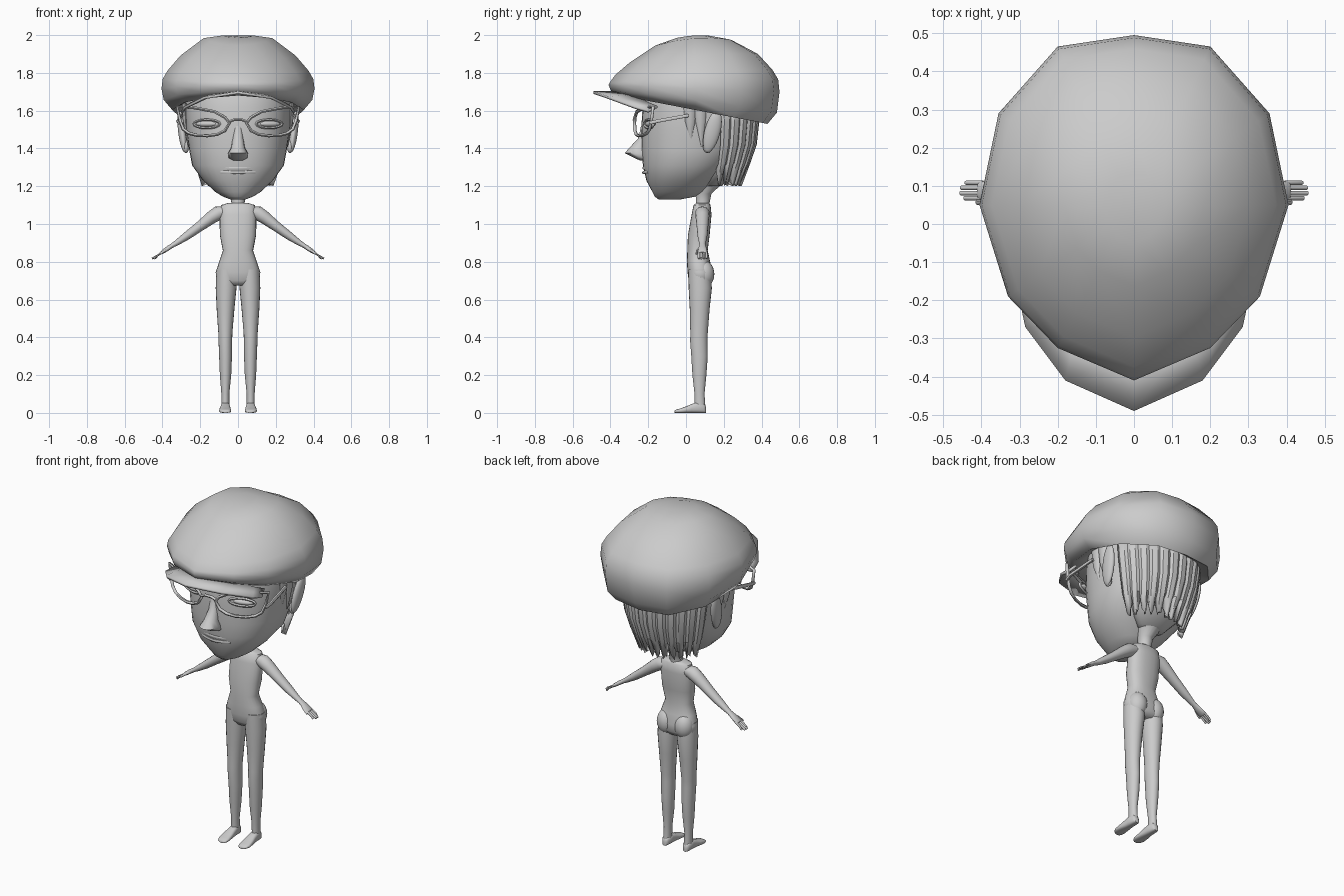
import bpy, bmesh, math
from mathutils import Vector

if "Cube" in bpy.data.objects:
    bpy.data.objects.remove(bpy.data.objects["Cube"])

GREY = bpy.data.materials.new("plain grey")
GREY.diffuse_color = (0.6, 0.6, 0.6, 1)
GREY.use_nodes = True
GREY.node_tree.nodes["Principled BSDF"].inputs["Base Color"].default_value = GREY.diffuse_color
X, Y, Z = Vector((1, 0, 0)), Vector((0, 1, 0)), Vector((0, 0, 1))


def finish(ob, angle=60):
    ob.data.materials.clear()
    ob.data.materials.append(GREY)
    bpy.ops.object.select_all(action='DESELECT')
    ob.select_set(True)
    bpy.context.view_layer.objects.active = ob
    bpy.ops.object.shade_smooth_by_angle(angle=math.radians(angle))
    return ob


def skin(name, rings, cyclic=True, caps=True, angle=60, thick=0):
    """Join point rings of equal length into a surface."""
    bm = bmesh.new()
    vs = [[bm.verts.new(p) for p in r] for r in rings]
    n = len(rings[0])
    for a, b in zip(vs, vs[1:]):
        for i in range(n if cyclic else n - 1):
            j = (i + 1) % n
            bm.faces.new((a[i], a[j], b[j], b[i]))
    if caps:
        bm.faces.new(vs[0])
        bm.faces.new(vs[-1])
    bmesh.ops.recalc_face_normals(bm, faces=bm.faces)
    me = bpy.data.meshes.new(name)
    bm.to_mesh(me)
    bm.free()
    ob = bpy.data.objects.new(name, me)
    bpy.context.collection.objects.link(ob)
    if thick:
        m = ob.modifiers.new("thickness", 'SOLIDIFY')
        m.thickness, m.offset = thick, -1
    return finish(ob, angle)


def loft(name, secs, u=X, v=Y, n=20, power=2.0):
    """Sections are (centre, half size along u, half size along v)."""
    def ring(c, a, b):
        out = []
        for i in range(n):
            t = 2 * math.pi * i / n
            cu, sv = math.cos(t), math.sin(t)
            out.append(Vector(c) + u * a * math.copysign(abs(cu) ** (2 / power), cu)
                       + v * b * math.copysign(abs(sv) ** (2 / power), sv))
        return out
    return skin(name, [ring(*s) for s in secs])


def stack(name, rows, x=0, n=24, power=2.0):
    """Rows are (z, half width, front y, back y)."""
    return loft(name, [((x, (f + b) / 2, z), w, (b - f) / 2) for z, w, f, b in rows], n=n, power=power)


def tube(name, pts, r, cyclic=False):
    cu = bpy.data.curves.new(name, 'CURVE')
    cu.dimensions, cu.bevel_depth, cu.bevel_resolution, cu.use_fill_caps = '3D', r, 1, True
    sp = cu.splines.new('POLY')
    sp.points.add(len(pts) - 1)
    for p, q in zip(sp.points, pts):
        p.co = (*q, 1)
    sp.use_cyclic_u = cyclic
    ob = bpy.data.objects.new(name, cu)
    bpy.context.collection.objects.link(ob)
    bpy.ops.object.select_all(action='DESELECT')
    ob.select_set(True)
    bpy.context.view_layer.objects.active = ob
    bpy.ops.object.convert(target='MESH')
    return finish(bpy.context.object)


def ball(name, loc, size, rot=(0, 0, 0)):
    bpy.ops.mesh.primitive_uv_sphere_add(segments=20, ring_count=12, location=loc, rotation=rot)
    ob = bpy.context.object
    ob.name, ob.scale = name, size
    return finish(ob)


# Head, nose and neck
stack("head", [(1.13, .04, -.145, -.03), (1.145, .08, -.165, .05), (1.17, .12, -.178, .09),
               (1.23, .185, -.21, .15), (1.31, .243, -.228, .24), (1.39, .258, -.235, .29),
               (1.5, .275, -.237, .32), (1.62, .28, -.23, .34), (1.72, .27, -.21, .34),
               (1.82, .2, -.14, .28)], n=36, power=2.2)
stack("nose", [(1.52, .022, -.238, -.2), (1.455, .028, -.252, -.2), (1.405, .036, -.298, -.2),
               (1.375, .052, -.325, -.19), (1.35, .05, -.275, -.19), (1.335, .025, -.24, -.19)], n=16)
stack("neck", [(1.05, .045, .045, .13), (1.11, .035, .053, .125), (1.16, .04, .05, .135),
               (1.22, .07, .04, .2)], n=18)

# Lips
for z, r in ((1.296, .008), (1.276, .009)):
    tube("lip", [(x * .0225, -.224 + .025 * (x / 4) ** 2, z + (.002 * (4 - abs(x)) if z < 1.28 else 0) * -.5)
                 for x in range(-4, 5)], r)

# Cap: twelve-sided crown swelling over a narrower headband
half = [(0, .495), (.2, .465), (.355, .29), (.405, .05), (.33, -.19), (.2, -.325), (0, -.41)]
plan = half + [(-x, y) for x, y in half[-2:0:-1]]


def cap_ring(k, zf, zb, side=0):
    out = []
    for x, y in plan:
        t = (y + .41) / .905
        out.append((x * k, .04 + (y - .04) * k, zf + (zb - zf) * t + side * (x / .405) ** 2))
    return out


skin("cap_crown", [cap_ring(.7, 1.70, 1.58), cap_ring(.86, 1.68, 1.53), cap_ring(.97, 1.705, 1.59, .01),
                   cap_ring(1, 1.735, 1.70), cap_ring(.985, 1.75, 1.765, .01), cap_ring(.92, 1.79, 1.815, .01),
                   cap_ring(.75, 1.855, 1.9, .015), cap_ring(.45, 1.945, 1.972, .025),
                   cap_ring(.2, 1.985, 1.995, .008)], angle=80)
outer = [(.3, -.2, 1.6), (.285, -.27, 1.622), (.18, -.41, 1.675), (0, -.49, 1.703)]
inner = [(.28, -.15, 1.625), (.25, -.2, 1.645), (.15, -.28, 1.685), (0, -.33, 1.705)]
full = [p + [(-x, y, z) for x, y, z in p[-2::-1]] for p in (inner, outer)]
skin("cap_brim", full, cyclic=False, caps=False, thick=.014, angle=40)

# Hair: ridged shell around the back with a jagged hem
rows = [(1.66, .295, .275), (1.54, .292, .288), (1.42, .272, .275), (1.32, .245, .24), (1.23, .205, .195)]
hair = []
for r, (z, w, b) in enumerate(rows):
    ring = []
    for i in range(49):
        a = math.radians(18 + 144 * i / 48)
        k = 1 - (.035 if i % 4 == 0 else 0)
        hem = (.06 if i % 4 == 0 else -.015 * (i % 3)) if r == 4 else 0
        ring.append((w * k * math.cos(a), .1 + b * k * math.sin(a), z + hem))
    hair.append(ring)
skin("back_hair", hair, cyclic=False, caps=False, thick=.03, angle=35)
stack("nape_hair", [(1.42, .21, .1, .33), (1.3, .17, .08, .27), (1.2, .08, .09, .19)], n=20)

# Glasses outline for one lens, and the wrap of the frame around the face
lens = [(.322, 1.62), (.23, 1.615), (.125, 1.595), (.07, 1.565), (.045, 1.535), (.07, 1.493),
        (.11, 1.474), (.16, 1.467), (.215, 1.469), (.26, 1.48), (.29, 1.502), (.308, 1.55)]


def wrap(x):
    return -.275 + .1 * (x / .32) ** 2


tube("glasses_bridge", [(x, wrap(x), z) for x, z in ((-.05, 1.54), (-.02, 1.552), (.02, 1.552), (.05, 1.54))], .008)

# Torso
stack("torso", [(1.112, .05, .055, .12), (1.1, .09, .04, .13), (1.05, .098, .03, .135), (.94, .096, .01, .125),
                (.86, .08, .007, .115), (.8, .1, .005, .128), (.745, .118, .008, .14),
                (.7, .115, .014, .138), (.675, .07, .03, .12)], power=2.4)

for s, side in ((1, "right"), (-1, "left")):
    # Face details
    ball(side + "_eye", (s * .165, -.188, 1.53), (.06, .022, .017), (0, 0, s * .3))
    tube(side + "_eyelid", [(s * .165 + .07 * math.cos(t), -.196 + s * .024 * math.cos(t),
                            1.53 + .022 * math.sin(t)) for t in [i * math.pi / 8 for i in range(16)]], .007, True)
    ball(side + "_ear", (s * .295, .14, 1.49), (.022, .042, .115), (-.25, s * .12, 0))
    ball(side + "_earlobe", (s * .275, .115, 1.41), (.016, .025, .035))
    for y, low in ((.02, 1.44), (.075, 1.41)):
        loft(side + "_side_lock", [((s * .282, y, 1.64), .014, .036), ((s * .278, y + .002, 1.54), .014, .026),
                                   ((s * .262, y + .008, low), .002, .003)], n=8)
    # Glasses
    tube(side + "_glasses_rim", [(s * x, wrap(x), z) for x, z in lens], .009, True)
    tube(side + "_glasses_arm", [(s * .31, -.19, 1.535), (s * .318, -.15, 1.545), (s * .3, .015, 1.575)], .01)
    # Leg, buttock and foot
    loft(side + "_leg", [((s * x, (f + b) / 2, z), w, (b - f) / 2) for z, x, w, f, b in (
        (.76, .06, .055, .012, .13), (.66, .063, .055, .014, .137), (.55, .066, .047, .02, .125),
        (.42, .067, .037, .023, .115), (.38, .067, .036, .022, .113), (.3, .066, .034, .028, .115),
        (.2, .066, .03, .034, .108), (.1, .067, .021, .045, .098), (.03, .067, .021, .045, .103))])
    ball(side + "_buttock", (s * .057, .095, .735), (.055, .055, .072))
    loft(side + "_foot", [((s * x, y, h / 2), w, h / 2) for y, x, w, h in (
        (.106, .067, .012, .03), (.095, .067, .021, .05), (.055, .067, .024, .056), (.03, .067, .026, .047),
        (0, .068, .03, .034), (-.035, .068, .032, .022), (-.055, .066, .025, .016), (-.062, .064, .014, .01))],
        v=Z, power=2.8)
    # Arm and hand
    loft(side + "_arm", [((s * x, .087, z), a, b) for x, z, a, b in (
        (.06, 1.068, .03, .032), (.1, 1.06, .038, .038), (.14, 1.035, .034, .036), (.21, .982, .026, .03),
        (.27, .938, .022, .026), (.325, .9, .015, .018), (.345, .888, .012, .016), (.37, .872, .012, .022),
        (.4, .851, .01, .026), (.408, .846, .006, .022))], u=Vector((s * .566, 0, .825)), n=16)
    for y, tip in ((.068, .444), (.081, .455), (.095, .453), (.108, .44)):
        tube(side + "_finger", [(s * .395, y, .853), (s * .425, y, .834), (s * tip, y, .817)], .0058)
    tube(side + "_thumb", [(s * .36, .075, .876), (s * .39, .06, .858), (s * .412, .056, .842)], .0065)
